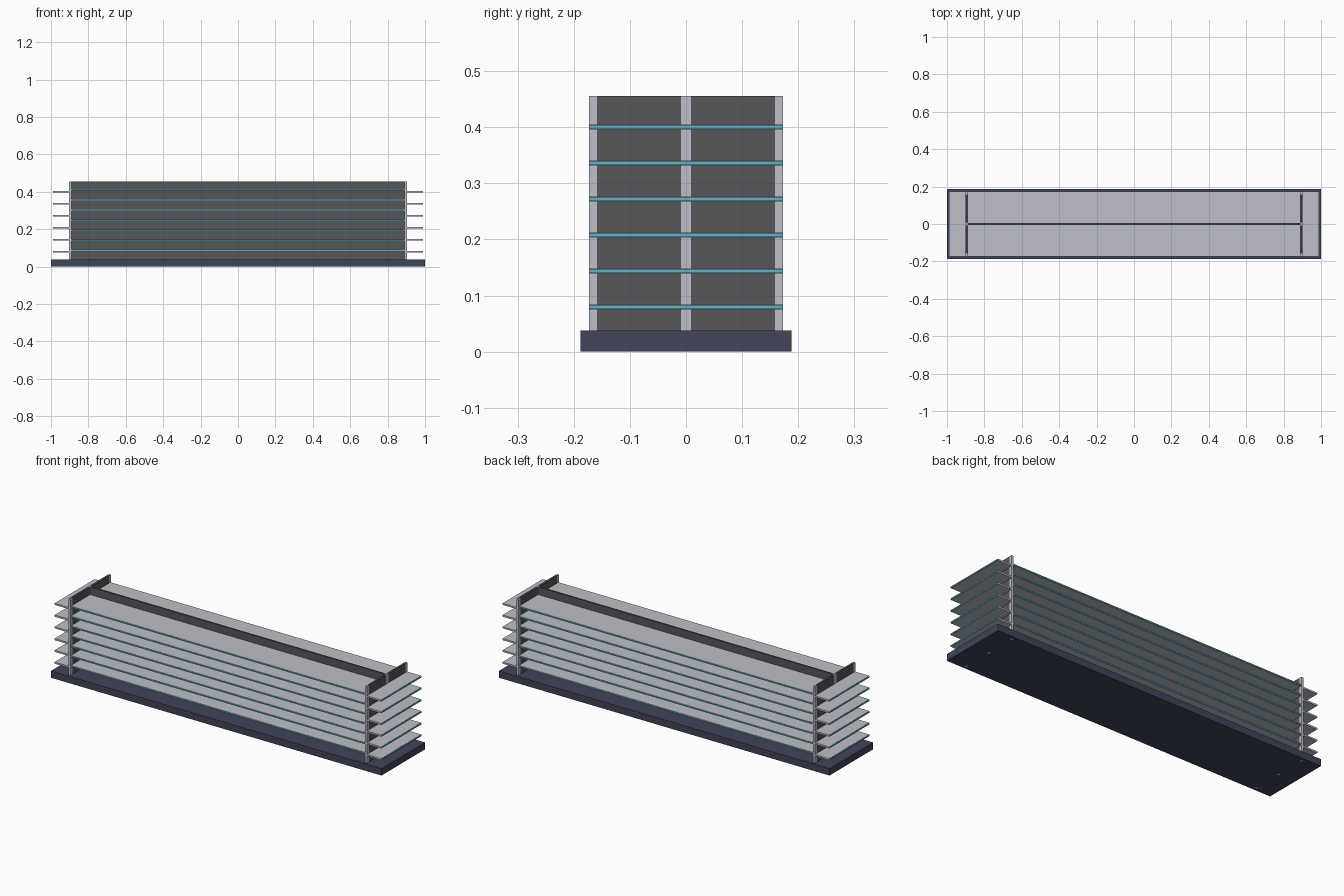
import bpy

if "Cube" in bpy.data.objects:
    bpy.data.objects.remove(bpy.data.objects["Cube"])


def material(name, r, g, b):
    m = bpy.data.materials.new(name)
    m.diffuse_color = (r, g, b, 1)
    m.use_nodes = True
    m.node_tree.nodes["Principled BSDF"].inputs["Base Color"].default_value = m.diffuse_color
    return m


NAVY = material("navy base", 0.051, 0.058, 0.098)
DARK = material("dark grey panel", 0.095, 0.095, 0.105)
LIGHT = material("light grey metal", 0.52, 0.53, 0.58)
TEAL = material("teal rail", 0.127, 0.456, 0.61)


def box(name, mat, x0, x1, y0, y1, z0, z1):
    bpy.ops.mesh.primitive_cube_add(
        size=1, location=((x0 + x1) / 2, (y0 + y1) / 2, (z0 + z1) / 2))
    ob = bpy.context.object
    ob.name = name
    ob.scale = (abs(x1 - x0), abs(y1 - y0), z1 - z0)
    bpy.ops.object.transform_apply(location=False, rotation=False, scale=True)
    ob.data.materials.append(mat)
    return ob


TOP, BASE = 0.456, 0.038
END = 0.897          # centre line of the end frames

# plinth and long central back panel
box("base", NAVY, -1, 1, -0.188, 0.188, 0.0005, BASE)
box("centre_panel", DARK, -0.891, 0.891, -0.005, 0.005, BASE, TOP)

for s in (-1, 1):
    # end frames: three posts passing through the base, with panels between
    for y0, y1 in ((-0.173, -0.159), (-0.009, 0.009), (0.159, 0.173)):
        box("post", LIGHT, s * END - 0.006, s * END + 0.006, y0, y1, 0, TOP)
    for t in (-1, 1):
        box("end_panel", DARK, s * END - 0.005, s * END + 0.005,
            t * 0.009, t * 0.159, BASE, TOP)

    # six end shelves with a coloured rail on the outer edge
    for i in range(6):
        z = 0.0795 + i * 0.0642
        box("end_shelf", LIGHT, s * 0.902, s * 0.987, -0.173, 0.173, z - 0.0045, z + 0.0045)
        box("end_shelf_rail", TEAL, s * 0.987, s * 0.99, -0.173, 0.173, z - 0.0033, z + 0.0033)

    # seven long shelves on each side with a coloured rail on the front edge
    for i in range(7):
        z = 0.086 + i * 0.054
        box("long_shelf", LIGHT, -0.891, 0.891, s * 0.005, s * 0.17, z - 0.0045, z + 0.0045)
        box("long_shelf_rail", TEAL, -0.891, 0.891, s * 0.17, s * 0.173, z - 0.0033, z + 0.0033)
